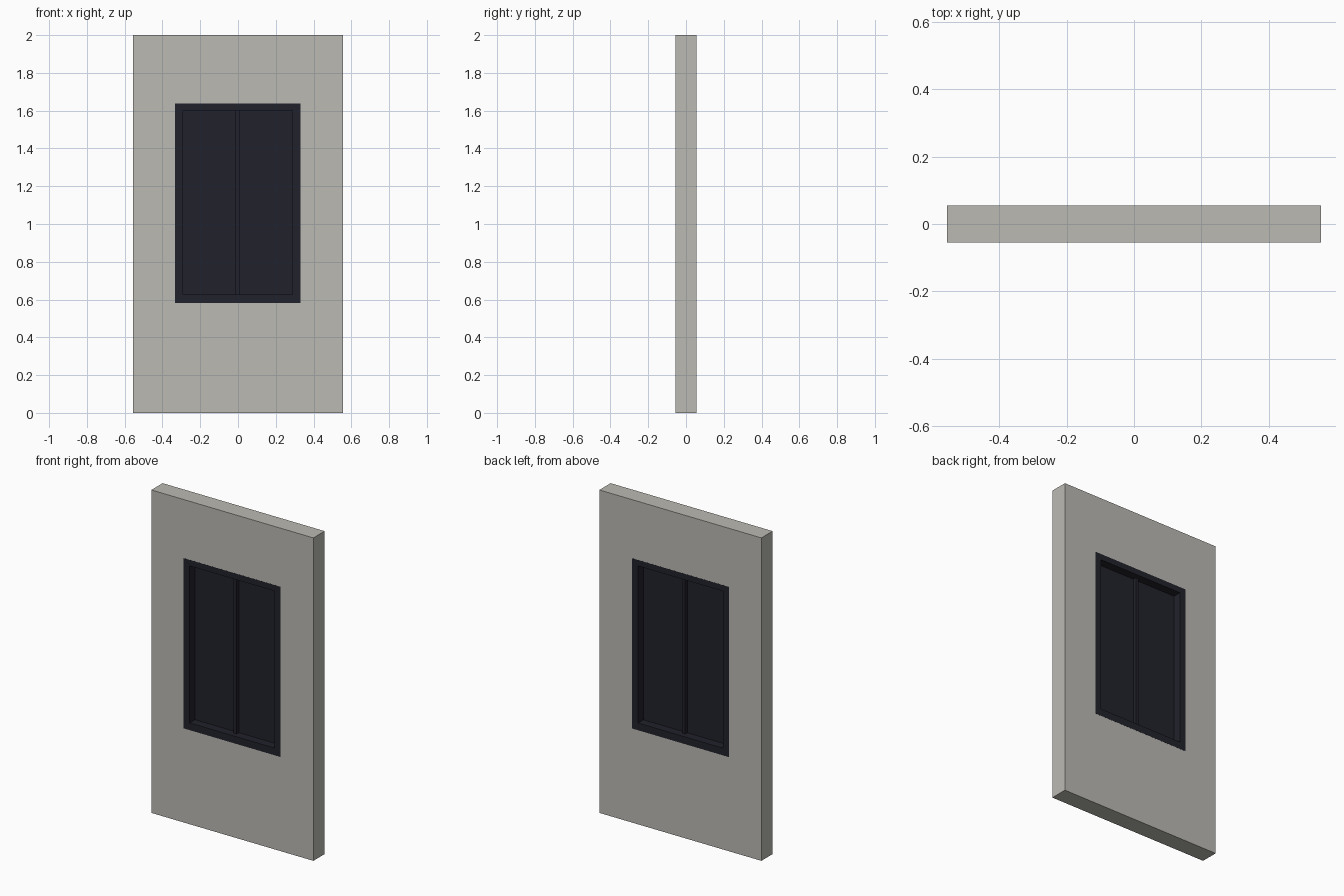
import bpy
import bmesh

if "Cube" in bpy.data.objects:
    bpy.data.objects.remove(bpy.data.objects["Cube"])


def material(name, rgb):
    m = bpy.data.materials.new(name)
    m.diffuse_color = (*rgb, 1)
    m.use_nodes = True
    m.node_tree.nodes["Principled BSDF"].inputs["Base Color"].default_value = m.diffuse_color
    return m


concrete = material("warm_grey_wall", (0.50, 0.49, 0.45))
dark = material("dark_navy_window", (0.0155, 0.0155, 0.025))


def finish(name, bm, mat):
    bmesh.ops.recalc_face_normals(bm, faces=bm.faces)
    mesh = bpy.data.meshes.new(name)
    bm.to_mesh(mesh)
    bm.free()
    mesh.materials.append(mat)
    ob = bpy.data.objects.new(name, mesh)
    bpy.context.collection.objects.link(ob)
    return ob


def ring(name, outer, inner, half_depth, mat):
    """Rectangular frame; outer and inner are (x0, x1, z0, z1)."""
    bm = bmesh.new()
    loops = []
    for x0, x1, z0, z1 in (outer, inner):
        for y in (-half_depth, half_depth):
            loops.append([bm.verts.new((x, y, z)) for x, z in
                          ((x0, z0), (x1, z0), (x1, z1), (x0, z1))])
    of, ob, nf, nb = loops
    for a, b in ((of, nf), (nf, nb), (nb, ob), (ob, of)):
        for i in range(4):
            j = (i + 1) % 4
            bm.faces.new((a[i], a[j], b[j], b[i]))
    return finish(name, bm, mat)


def box(name, rect, half_depth, mat):
    x0, x1, z0, z1 = rect
    bm = bmesh.new()
    bmesh.ops.create_cube(bm, size=1)
    for v in bm.verts:
        v.co = (x0 if v.co.x < 0 else x1,
                half_depth if v.co.y > 0 else -half_depth,
                z0 if v.co.z < 0 else z1)
    return finish(name, bm, mat)


opening = (-0.333, 0.331, 0.583, 1.637)
glazing = (-0.292, 0.289, 0.628, 1.600)

# wall panel with its window opening
ring("wall_panel", (-0.555, 0.555, 0, 2), opening, 0.055, concrete)
# window frame, flush with both wall faces
ring("window_frame", opening, glazing, 0.0555, dark)
# recessed pane and the central mullion standing proud of it
box("window_pane", glazing, 0.004, dark)
box("window_mullion", (-0.012, 0.008, glazing[2], glazing[3]), 0.025, dark)
